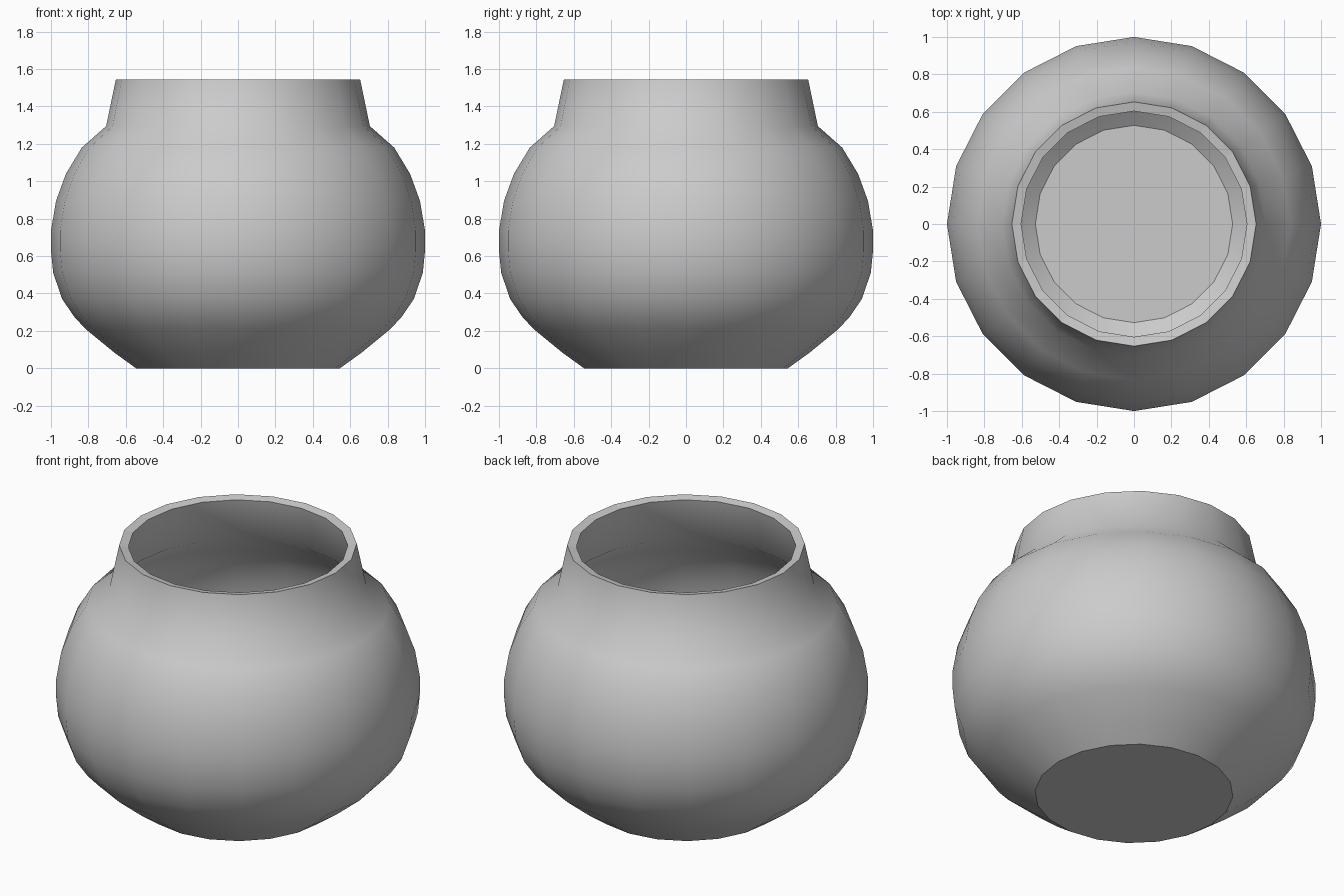
import bpy, bmesh
from math import pi, cos, sin, radians

if "Cube" in bpy.data.objects:
    bpy.data.objects.remove(bpy.data.objects["Cube"])

SIDES = 20
# Outer wall profile (radius, height) from base to rim
PROFILE = [(0.545, 0), (0.66, 0.083), (0.815, 0.21), (0.875, 0.275), (0.94, 0.37),
           (0.988, 0.51), (1.0, 0.63), (1.0, 0.735), (0.973, 0.895),
           (0.92, 1.04), (0.835, 1.18), (0.705, 1.295), (0.653, 1.545)]

# Outer shell: stacked rings joined by quads, closed at the base
bm = bmesh.new()
rings = [[bm.verts.new((r * cos(2 * pi * i / SIDES), r * sin(2 * pi * i / SIDES), z))
          for i in range(SIDES)] for r, z in PROFILE]
for low, high in zip(rings, rings[1:]):
    for i in range(SIDES):
        j = (i + 1) % SIDES
        bm.faces.new((low[i], low[j], high[j], high[i]))
bm.faces.new(rings[0][::-1])
mesh = bpy.data.meshes.new("pot")
bm.to_mesh(mesh)
bm.free()
pot = bpy.data.objects.new("pot", mesh)
bpy.context.collection.objects.link(pot)
bpy.context.view_layer.objects.active = pot
pot.select_set(True)

# Wall thickness, inwards
wall = pot.modifiers.new("wall", 'SOLIDIFY')
wall.thickness = 0.05
wall.offset = -1
wall.use_even_offset = True
bpy.ops.object.modifier_apply(modifier=wall.name)

# Smooth walls, flat base, floor and rim
bpy.ops.object.shade_smooth_by_angle(angle=radians(45))
for p in pot.data.polygons:
    if abs(p.normal.z) > 0.93:
        p.use_smooth = False
